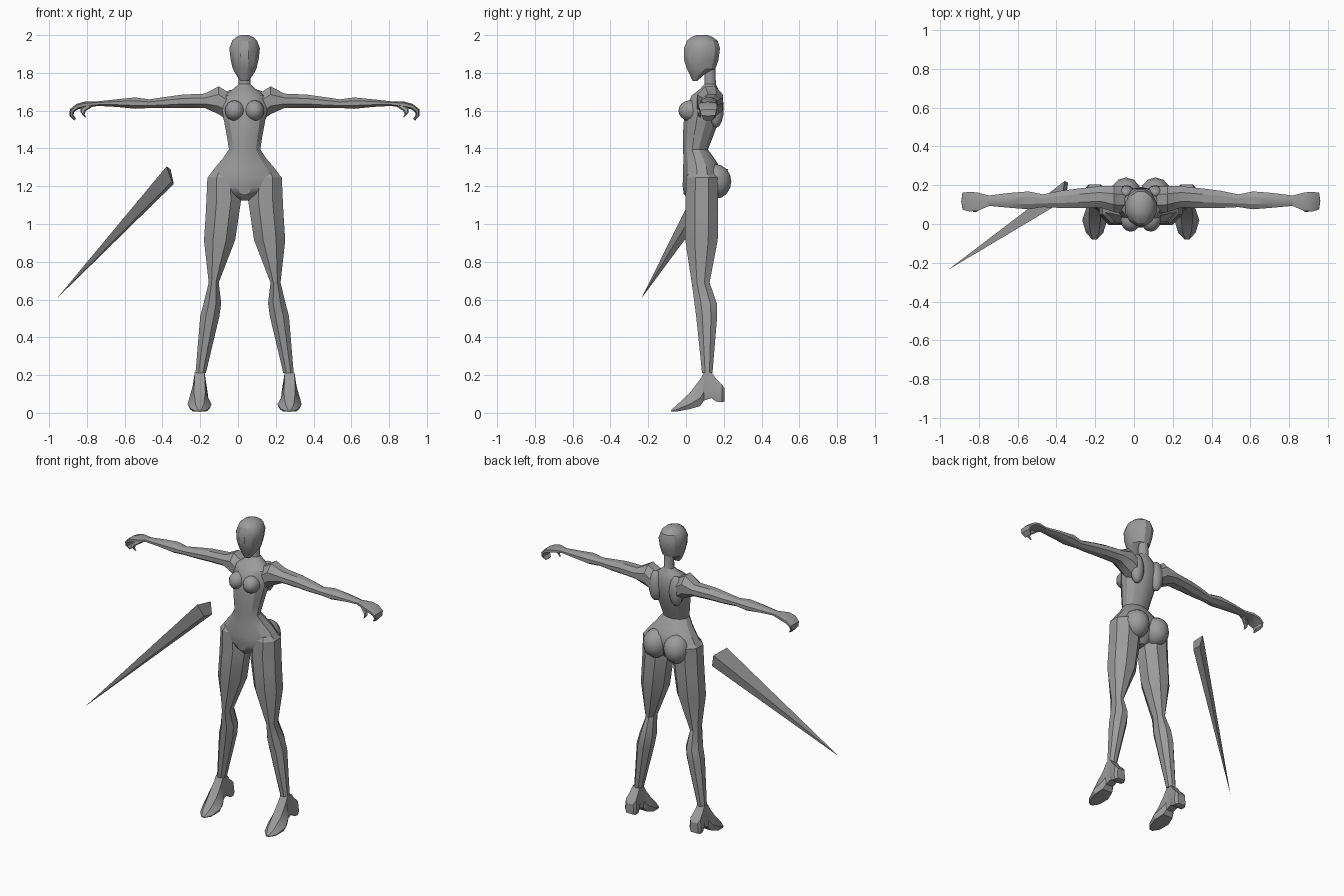
import bpy, bmesh, math
from mathutils import Vector

cube = bpy.data.objects.get("Cube")
if cube:
    bpy.data.objects.remove(cube, do_unlink=True)

CX = 0.035  # centre line of the figure

grey = bpy.data.materials.new("plain_grey")
grey.use_nodes = True
colour = (0.33, 0.33, 0.33, 1)
grey.diffuse_color = colour
grey.node_tree.nodes["Principled BSDF"].inputs["Base Color"].default_value = colour


def finish(name, bm, mirror=False, angle=28):
    """Turn a bmesh into a shaded object, optionally mirrored."""
    bmesh.ops.recalc_face_normals(bm, faces=bm.faces)
    mesh = bpy.data.meshes.new(name)
    bm.to_mesh(mesh)
    bm.free()
    mesh.materials.append(grey)
    obj = bpy.data.objects.new(name, mesh)
    bpy.context.collection.objects.link(obj)
    obj.location.x = CX
    bpy.ops.object.select_all(action='DESELECT')
    obj.select_set(True)
    bpy.context.view_layer.objects.active = obj
    bpy.ops.object.shade_smooth_by_angle(angle=math.radians(angle))
    if mirror:
        mod = obj.modifiers.new("Mirror", 'MIRROR')
        mod.use_mirror_merge = False
    return obj


def loft(name, rings, mirror=False):
    """Skin a list of equal-length point rings and cap both ends."""
    bm = bmesh.new()
    loops = [[bm.verts.new(p) for p in r] for r in rings]
    for a, b in zip(loops, loops[1:]):
        for i in range(len(a)):
            j = (i + 1) % len(a)
            bm.faces.new((a[i], a[j], b[j], b[i]))
    bm.faces.new(loops[0])
    bm.faces.new(loops[-1])
    return finish(name, bm, mirror)


def ring(c, u, v, n):
    """Polygon ring with flat sides whose extents are c +- u and c +- v."""
    c, u, v = Vector(c), Vector(u), Vector(v)
    k = 1 / math.cos(math.pi / n)
    angles = [(i + 0.5) * 2 * math.pi / n for i in range(n)]
    return [c + u * k * math.cos(t) + v * k * math.sin(t) for t in angles]


def flat_ring(z, x0, x1, front, back, n=8):
    return ring(((x0 + x1) / 2, (front + back) / 2, z),
                ((x1 - x0) / 2, 0, 0), (0, (back - front) / 2, 0), n)


def side_ring(x, y, z, ry, rz, n=8):
    return ring((x, y, z), (0, ry, 0), (0, 0, rz), n)


def bulge(name, centre, radii):
    bm = bmesh.new()
    bmesh.ops.create_uvsphere(bm, u_segments=12, v_segments=8, radius=1)
    for v in bm.verts:
        v.co = Vector(centre) + Vector(a * b for a, b in zip(v.co, radii))
    return finish(name, bm, True, 40)


# Head: height, half width, front, back
head = [(1.757, .022, .035, .06), (1.79, .045, .02, .095), (1.82, .062, .005, .155),
        (1.87, .074, -.011, .172), (1.93, .081, -.011, .18), (1.97, .066, .005, .168),
        (1.99, .045, .03, .14), (2.0, .02, .055, .115)]
loft("head", [flat_ring(z, -w, w, f, b, 12) for z, w, f, b in head])

# Torso from crotch to neck
torso = [(1.125, .025, .02, .13), (1.16, .08, -.012, .16), (1.2, .15, -.018, .18),
         (1.25, .192, -.016, .19), (1.3, .155, -.015, .18), (1.34, .12, -.014, .155),
         (1.395, .083, -.015, .116), (1.46, .093, -.017, .142), (1.54, .108, -.012, .172),
         (1.62, .122, .0, .185), (1.68, .11, .03, .182), (1.715, .06, .075, .17),
         (1.74, .032, .098, .158), (1.83, .03, .1, .156)]
loft("torso_and_neck", [flat_ring(z, -w, w, f, b, 12) for z, w, f, b in torso])

bulge("chest", (.052, .022, 1.6), (.052, .062, .055))
bulge("buttock", (.076, .155, 1.225), (.08, .085, .092))
bulge("shoulder_blade", (.075, .16, 1.61), (.045, .04, .1))

# Arms: distance out, centre y, centre z, half depth, half height
arm = [(.06, .125, 1.615, .06, .075), (.1, .125, 1.63, .068, .075),
       (.137, .128, 1.655, .067, .074), (.21, .14, 1.652, .055, .038),
       (.33, .132, 1.65, .05, .035), (.415, .127, 1.643, .044, .03),
       (.505, .12, 1.637, .033, .023), (.58, .122, 1.64, .046, .03),
       (.68, .122, 1.64, .038, .02), (.79, .12, 1.637, .026, .011)]
loft("arm", [side_ring(*r) for r in arm], True)

# Hand curling down into the fingers: x, y, z, half depth, thickness direction
hand = [(.78, .12, 1.637, .026, (0, 0, .011)), (.845, .115, 1.632, .048, (0, 0, .014)),
        (.885, .115, 1.622, .05, (.004, 0, .012)), (.914, .118, 1.6, .044, (.01, 0, .006)),
        (.916, .118, 1.575, .036, (.009, 0, -.002)), (.897, .118, 1.552, .024, (.004, 0, -.004))]
loft("hand", [ring((x, y, z), (0, r, 0), t, 6) for x, y, z, r, t in hand], True)

thumb = [(.82, .098, 1.63, .014), (.855, .075, 1.605, .012),
         (.858, .07, 1.585, .009), (.842, .075, 1.565, .004)]
loft("thumb", [ring((x, y, z), (0, r, 0), (r, 0, r * .5), 6) for x, y, z, r in thumb], True)

# Legs: height, inner, outer, front, back
leg = [(1.27, .05, .175, .015, .15), (1.245, .03, .197, .0, .17), (1.13, .018, .202, -.002, .17),
       (1.05, .03, .206, -.004, .17), (.915, .05, .215, -.004, .168), (.69, .137, .19, .03, .125),
       (.58, .124, .217, .045, .163), (.51, .134, .235, .054, .165), (.21, .205, .26, .085, .14)]
loft("leg", [flat_ring(*r) for r in leg], True)

# Foot from pointed toe to heel: y, bottom half width, top half width, bottom, top
foot = [(-.08, .012, .008, .006, .014), (-.045, .045, .022, .008, .045),
        (.02, .064, .03, .02, .106), (.075, .046, .027, .036, .178),
        (.095, .032, .026, .065, .215), (.135, .032, .026, .078, .215),
        (.16, .044, .03, .06, .18), (.19, .044, .036, .056, .15), (.205, .03, .026, .062, .128)]


def foot_ring(y, wide, narrow, low, high):
    mid = low + (high - low) * 0.3
    half = [(wide * .8, low), (wide, mid), (narrow, high)]
    pts = half + [(-w, z) for w, z in reversed(half)]
    return [(.238 + w, y, z) for w, z in pts]


loft("foot", [foot_ring(*r) for r in foot], True)

# Detached blade: four base corners running to a point
bm = bmesh.new()
tip = bm.verts.new((-.96 - CX, -.237, .605))
corners = [(-.378, .11, 1.305), (-.357, .222, 1.29), (-.34, .212, 1.212), (-.35, .14, 1.225)]
base = [bm.verts.new((x - CX, y, z)) for x, y, z in corners]
for i in range(len(base)):
    bm.faces.new((base[i], base[(i + 1) % len(base)], tip))
bm.faces.new(base)
finish("blade", bm)
